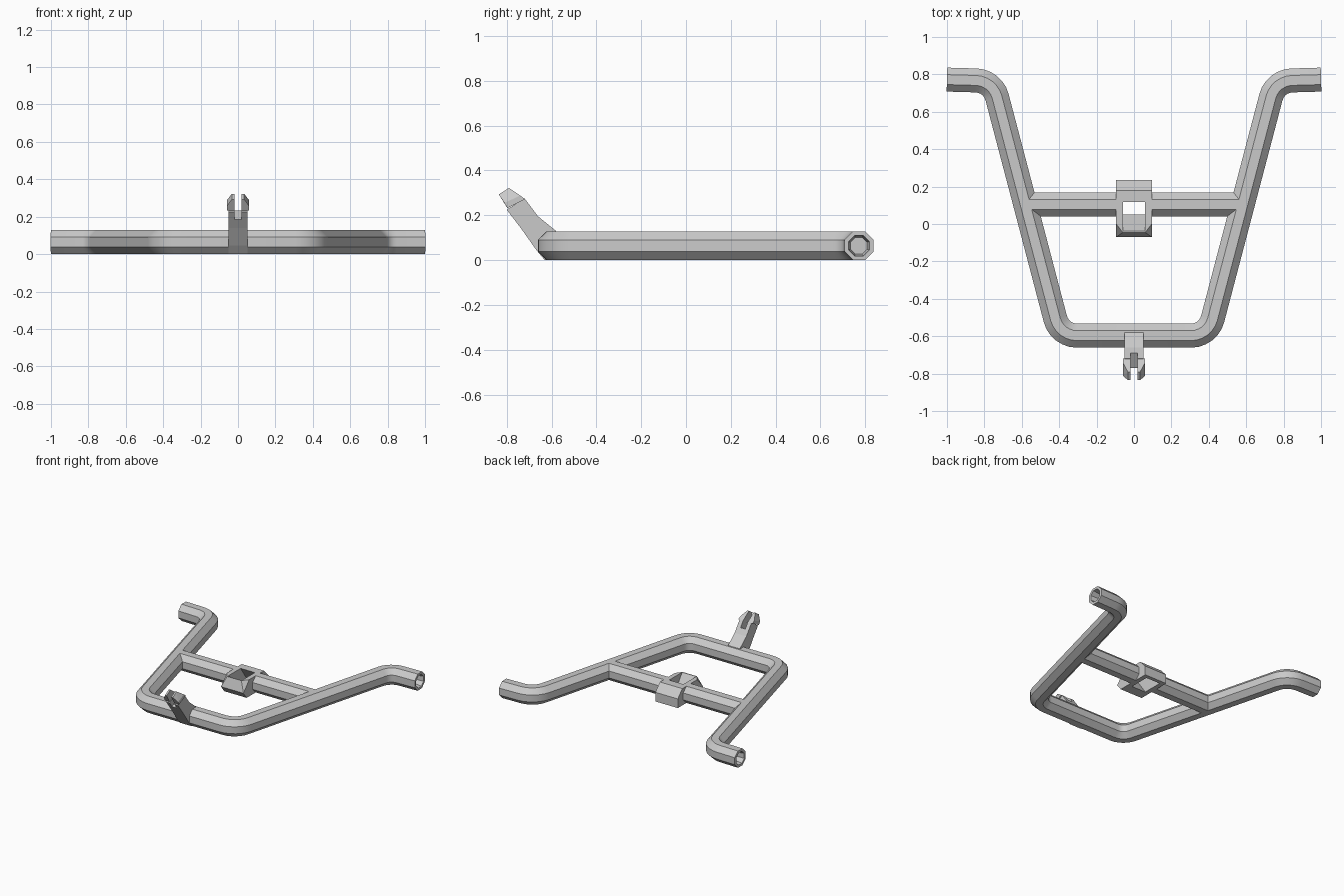
import bpy, bmesh
from math import cos, sin, pi, tan, acos
from mathutils import Vector

cube = bpy.data.objects.get("Cube")
if cube:
    bpy.data.objects.remove(cube)

grey = bpy.data.materials.new("metal_grey")
grey.use_nodes = True
colour = (0.59, 0.59, 0.59, 1)
grey.diffuse_color = colour
grey.node_tree.nodes["Principled BSDF"].inputs["Base Color"].default_value = colour

R = 0.064  # half thickness of the tubing


def finish(bm, name):
    bmesh.ops.recalc_face_normals(bm, faces=bm.faces)
    mesh = bpy.data.meshes.new(name)
    bm.to_mesh(mesh)
    bm.free()
    obj = bpy.data.objects.new(name, mesh)
    bpy.context.collection.objects.link(obj)
    mesh.materials.append(grey)
    return obj


def hull(name, points):
    bm = bmesh.new()
    for p in points:
        bm.verts.new(p)
    bmesh.ops.convex_hull(bm, input=bm.verts)
    bmesh.ops.dissolve_limit(bm, angle_limit=0.01, verts=bm.verts, edges=bm.edges)
    return finish(bm, name)


def both_sides(points):
    return [(s * x, y, z) for x, y, z in points for s in (-1, 1)]


def slab(half_width, profile):
    return both_sides([(half_width, y, z) for y, z in profile])


def cut(obj, cutter):
    mod = obj.modifiers.new("cut", "BOOLEAN")
    mod.object = cutter
    mod.solver = "EXACT"
    cutter.hide_render = True
    cutter.hide_set(True)


def fillet(before, corner, after, radius, steps=6):
    """Arc that rounds one corner of a path."""
    a, b = (before - corner).normalized(), (after - corner).normalized()
    half = acos(a.dot(b)) / 2
    centre = corner + (a + b).normalized() * radius / sin(half)
    start, end = ((corner + d * radius / tan(half) - centre).normalized() for d in (a, b))
    return [centre + start.slerp(end, i / steps) * radius for i in range(steps + 1)]


def tube(name, path, bore=False):
    """Eight-sided tube along a flat path, with optional bored ends."""
    bm = bmesh.new()
    n = len(path)
    stations = []
    for i, p in enumerate(path):
        d_in = (p - path[max(i - 1, 0)]).normalized()
        d_out = (path[min(i + 1, n - 1)] - p).normalized()
        t = (d_in + d_out).normalized()
        mitre = 1 if i in (0, n - 1) else 1 / t.dot(d_out)
        stations.append((p, t, R, mitre))
    if bore:
        first, last = stations[0], stations[-1]
        for (p, t, _, _), way in ((first, 1), (last, -1)):
            rim = (p, t, 0.046, 1)
            floor = (p + t * way * 0.07, t, 0.037, 1)
            if way == 1:
                stations = [floor, rim] + stations
            else:
                stations += [rim, floor]
    rings = []
    for p, t, r, mitre in stations:
        side = Vector((-t.y, t.x, 0))
        r8 = r / cos(pi / 8)
        ring = []
        for k in range(8):
            a = (k + 0.5) * pi / 4
            ring.append(bm.verts.new(
                p + side * r8 * mitre * cos(a) + Vector((0, 0, r8 * sin(a)))))
        rings.append(ring)
    for a, b in zip(rings, rings[1:]):
        for k in range(8):
            j = (k + 1) % 8
            bm.faces.new((a[k], a[j], b[j], b[k]))
    bm.faces.new(rings[0])
    bm.faces.new(rings[-1])
    return finish(bm, name)


# Main bent frame, mirrored about the middle
tip, shoulder, corner, middle = (
    Vector((x, y, R)) for x, y in ((1, 0.772), (0.755, 0.765), (0.397, -0.597), (0, -0.597)))
half_path = ([tip] + fillet(tip, shoulder, corner, 0.12)
             + fillet(shoulder, corner, middle, 0.12))
other_half = [Vector((-p.x, p.y, p.z)) for p in reversed(half_path)]
frame = tube("bent_frame", half_path + other_half, bore=True)

# Crossbar, one piece each side of the socket
bars = [tube(name, [Vector((s * x, 0.105, R)) for x in (0.075, 0.575)])
        for name, s in (("left_crossbar", 1), ("right_crossbar", -1))]

# Socket block with a slanted square hole
socket = hull("socket", slab(0.095, [
    (-0.07, 0.05), (-0.03, 0), (0.235, 0), (0.235, 0.07), (0.18, 0.128), (0, 0.128)])
    + both_sides([(0.06, -0.045, 0.128)]))
cut(socket, hull("socket_cutter", slab(0.06, [
    (-0.054, 0.15), (0.102, 0.15), (0.22, -0.02), (0.064, -0.02)])))

# Curved arm rising from the front tube, in two convex parts
slot = hull("slot_cutter", slab(0.02, [
    (-0.81, 0.16), (-0.66, 0.25), (-0.76, 0.41), (-0.91, 0.32)]))
bend = [(-0.735, 0.14), (-0.66, 0.195)]
arm_base = hull("arm_base", slab(0.05, bend + [
    (-0.63, 0), (-0.668, 0.045), (-0.58, 0.13), (-0.57, 0.02)]))
arm_top = hull("arm_top", slab(0.05, bend + [(-0.80, 0.225), (-0.72, 0.275)]))

# Split, tapered clip head
clip_head = hull("clip_head", slab(0.06, [
    (-0.797, 0.232), (-0.718, 0.272), (-0.81, 0.255), (-0.74, 0.288)])
    + slab(0.033, [(-0.835, 0.293), (-0.79, 0.322)]))
cut(arm_top, slot)
cut(clip_head, slot)

# Smooth bends, crisp edges
bpy.ops.object.select_all(action="DESELECT")
for obj in [frame] + bars:
    obj.select_set(True)
bpy.context.view_layer.objects.active = frame
bpy.ops.object.shade_smooth_by_angle(angle=pi / 6)
